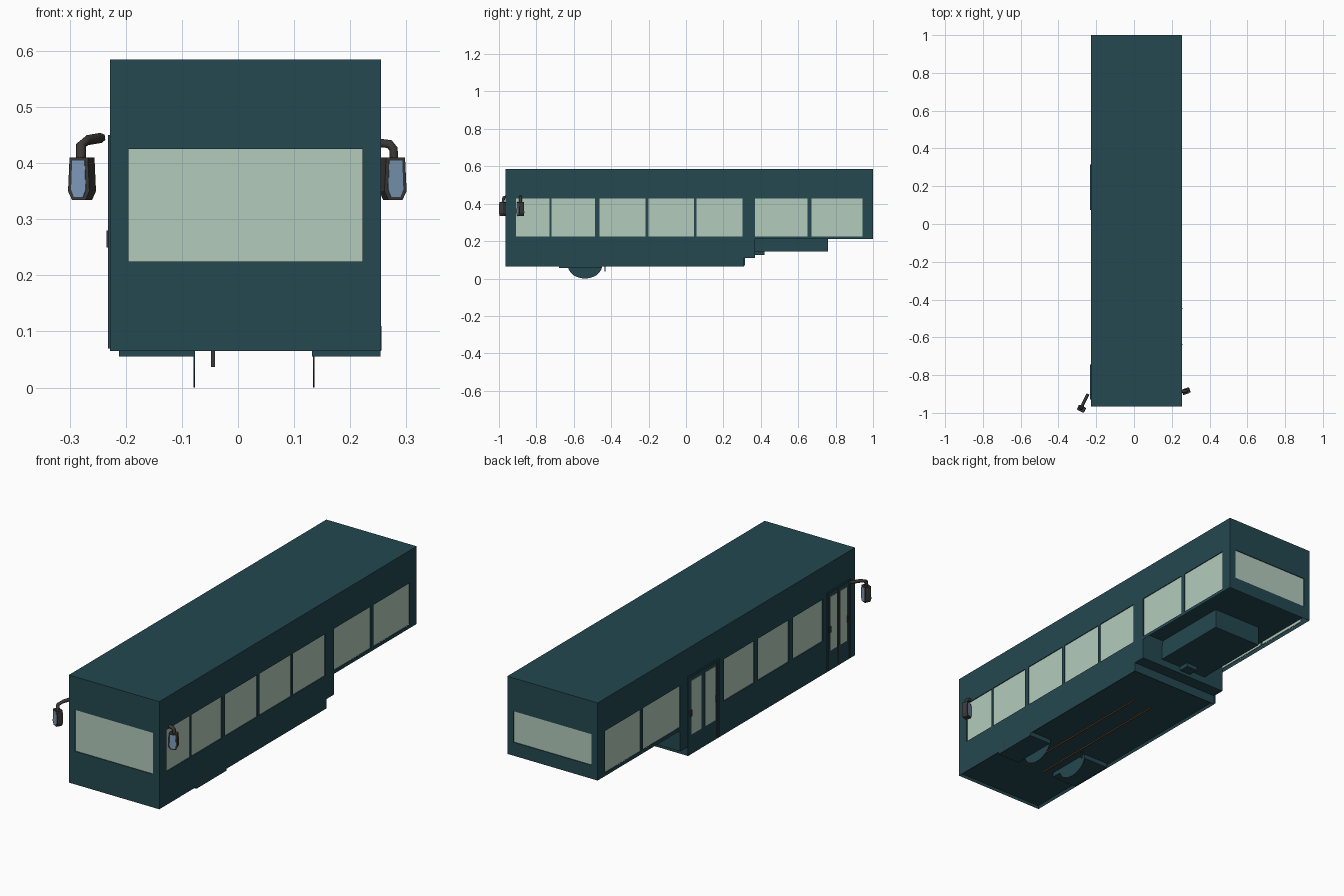
import bpy, bmesh, math
from mathutils import Matrix, Vector

if "Cube" in bpy.data.objects:
    bpy.data.objects.remove(bpy.data.objects["Cube"])


def material(name, rgb):
    m = bpy.data.materials.new(name)
    m.diffuse_color = (*rgb, 1)
    m.use_nodes = True
    m.node_tree.nodes["Principled BSDF"].inputs["Base Color"].default_value = m.diffuse_color
    return m


TEAL = material("dark teal paint", (0.0176, 0.065, 0.081))
GLASS = material("pale green glass", (0.456, 0.597, 0.503))
DARK = material("charcoal plastic", (0.045, 0.042, 0.04))
BLUE = material("blue mirror glass", (0.205, 0.33, 0.49))
RUST = material("orange brown metal", (0.25, 0.10, 0.03))
LEFT, RIGHT = -0.228, 0.255


def finish(name, bm, mat):
    bmesh.ops.recalc_face_normals(bm, faces=bm.faces)
    me = bpy.data.meshes.new(name)
    bm.to_mesh(me)
    bm.free()
    me.materials.append(mat)
    ob = bpy.data.objects.new(name, me)
    bpy.context.collection.objects.link(ob)
    return ob


def add_box(bm, x0, x1, y0, y1, z0, z1):
    mid = Vector((x0 + x1, y0 + y1, z0 + z1)) / 2
    size = Matrix.Diagonal((x1 - x0, y1 - y0, z1 - z0, 1))
    bmesh.ops.create_cube(bm, size=1, matrix=Matrix.Translation(mid) @ size)


def boxes(name, mat, dims):
    bm = bmesh.new()
    for d in dims:
        add_box(bm, *d)
    return finish(name, bm, mat)


def prism(name, mat, profile, axis_point, depth):
    """Extrude a closed loop of points along depth."""
    bm = bmesh.new()
    f = bm.faces.new([bm.verts.new(axis_point(a, b)) for a, b in profile])
    r = bmesh.ops.extrude_face_region(bm, geom=[f])
    bmesh.ops.translate(bm, vec=depth,
                        verts=[v for v in r["geom"] if isinstance(v, bmesh.types.BMVert)])
    return finish(name, bm, mat)


# Body shell: stepped side profile, with recessed floor panels
side = [(-0.965, 0.065), (0.31, 0.065), (0.31, 0.11), (0.37, 0.11),
        (0.37, 0.21), (1, 0.21), (1, 0.585), (-0.965, 0.585)]
body = prism("bus_body", TEAL, side, lambda y, z: (LEFT, y, z), (RIGHT - LEFT, 0, 0))
bm = bmesh.new()
bm.from_mesh(body.data)
for f in [f for f in bm.faces if f.normal.z < -0.9]:
    z = f.calc_center_median().z
    if abs(z - 0.11) > 0.01:
        bmesh.ops.inset_individual(bm, faces=[f], thickness=0.01)
        bmesh.ops.translate(bm, verts=f.verts, vec=(0, 0, 0.03 if z > 0.15 else 0.012))
bm.to_mesh(body.data)
bm.free()

# Window openings, slightly recessed, with panes at the bottom of the recess
D = 0.006
right_win = [(-0.91, -0.73), (-0.72, -0.487), (-0.463, -0.217), (-0.2, 0.043),
             (0.056, 0.302), (0.37, 0.65), (0.67, 0.945)]
left_win = [(-0.72, -0.49), (-0.46, -0.225), (-0.195, 0.035), (0.37, 0.655), (0.67, 0.945)]
cuts, panes = [], []
for a, b in right_win:
    cuts.append((RIGHT - D, RIGHT + D, a, b, 0.226, 0.428))
    panes.append((RIGHT - D - 0.002, RIGHT - D + 0.002, a, b, 0.226, 0.428))
for a, b in left_win:
    cuts.append((LEFT - D, LEFT + D, a, b, 0.226, 0.428))
    panes.append((LEFT + D - 0.002, LEFT + D + 0.002, a, b, 0.226, 0.428))
for y, s, z0 in ((-0.965, 1, 0.225), (1.0, -1, 0.275)):
    cuts.append((-0.195, 0.222, y - D, y + D, z0, 0.425))
    c = y + s * D
    panes.append((-0.195, 0.222, c - 0.002, c + 0.002, z0, 0.425))
cutter = boxes("window_cutter", TEAL, cuts)
cutter.hide_render = True
mod = body.modifiers.new("windows", "BOOLEAN")
mod.operation, mod.solver, mod.object = "DIFFERENCE", "EXACT", cutter
bpy.context.view_layer.objects.active = body
bpy.ops.object.modifier_apply(modifier=mod.name)
bpy.data.objects.remove(cutter)
boxes("window_panes", GLASS, panes)

# Double doors on the left side: frame, glazed leaves and handles
for name, y0, y1 in (("front", -0.93, -0.745), ("rear", 0.075, 0.315)):
    m = (y0 + y1) / 2
    x = LEFT
    boxes(name + "_door_frame", TEAL, [
        (x - 0.004, x, y0, y0 + 0.012, 0.07, 0.45), (x - 0.004, x, y1 - 0.012, y1, 0.07, 0.45),
        (x - 0.004, x, y0, y1, 0.44, 0.45)])
    boxes(name + "_door_seams", DARK, [
        (x - 0.001, x, y, y + 0.004, 0.075, 0.44) for y in (y0 + 0.013, m - 0.002, y1 - 0.017)])
    boxes(name + "_door_glass", GLASS, [
        (x - 0.002, x, a, b, 0.16, 0.42) for a, b in ((y0 + 0.03, m - 0.014), (m + 0.014, y1 - 0.03))])
    boxes(name + "_door_handles", DARK, [
        (x - 0.006, x, y, y + 0.01, 0.25, 0.28) for y in (y0 + 0.02, y1 - 0.03)])

# Underside: axle housing, step block, wheel wells, pin and rails
boxes("rear_axle_housing", TEAL, [(-0.12, 0.14, 0.37, 0.76, 0.145, 0.25),
                                  (-0.03, 0.03, 0.37, 0.42, 0.125, 0.15)])
boxes("front_well_lips", TEAL, [(-0.212, -0.077, -0.68, -0.45, 0.055, 0.08),
                                (0.132, RIGHT - 0.001, -0.68, -0.45, 0.055, 0.08)])
arc = [(-0.54 - 0.09 * math.cos(math.pi * i / 12), 0.066 - 0.066 * math.sin(math.pi * i / 12))
       for i in range(13)]
for name, x in (("left", -0.079), ("right", 0.134)):
    prism(name + "_well_wall", TEAL, arc, lambda y, z: (x, y, z), (0.002, 0, 0))
boxes("floor_pin", DARK, [(-0.048, -0.041, -0.437, -0.43, 0.037, 0.08)])
boxes("floor_rails", RUST, [(x - 0.003, x + 0.003, -0.7, 0.08, 0.073, 0.08) for x in (-0.035, 0.07)])
boxes("well_edge_marks", DARK, [(RIGHT, RIGHT + 0.001, y, y + 0.004, 0.066, 0.11) for y in (-0.64, -0.45)])

# Mirrors: tapered housing, glass front and back, bent arm
outline = [(-0.013, -0.076), (0.013, -0.076), (0.021, -0.06), (0.018, 0), (-0.018, 0), (-0.021, -0.06)]
small = [(a * 0.68, (b + 0.038) * 0.86 - 0.038) for a, b in outline]
for name, pos, turn, path in (
        ("left", (-0.278, -0.978, 0.41), -25,
         [(-0.28, -0.978, 0.405), (-0.28, -0.975, 0.432), (-0.268, -0.95, 0.441), (-0.244, -0.9, 0.445)]),
        ("right", (0.276, -0.885, 0.41), 20,
         [(0.278, -0.885, 0.405), (0.277, -0.885, 0.425), (0.27, -0.885, 0.434), (0.25, -0.885, 0.436)])):
    place = Matrix.Translation(pos) @ Matrix.Rotation(math.radians(turn), 4, "Z")
    parts = [prism(name + "_mirror_housing", DARK, outline, lambda a, b: (a, -0.014, b), (0, 0.028, 0))]
    for side_name, y in (("front", -0.0155), ("back", 0.0125)):
        parts.append(prism(name + "_mirror_glass_" + side_name, BLUE, small,
                           lambda a, b: (a, y, b), (0, 0.003, 0)))
    for p in parts:
        p.matrix_world = place
    cu = bpy.data.curves.new(name + "_mirror_arm", "CURVE")
    cu.dimensions = "3D"
    cu.bevel_depth, cu.bevel_resolution, cu.use_fill_caps = 0.009, 1, True
    sp = cu.splines.new("POLY")
    sp.points.add(len(path) - 1)
    for pt, co in zip(sp.points, path):
        pt.co = (*co, 1)
    cu.materials.append(DARK)
    bpy.context.collection.objects.link(bpy.data.objects.new(name + "_mirror_arm", cu))
